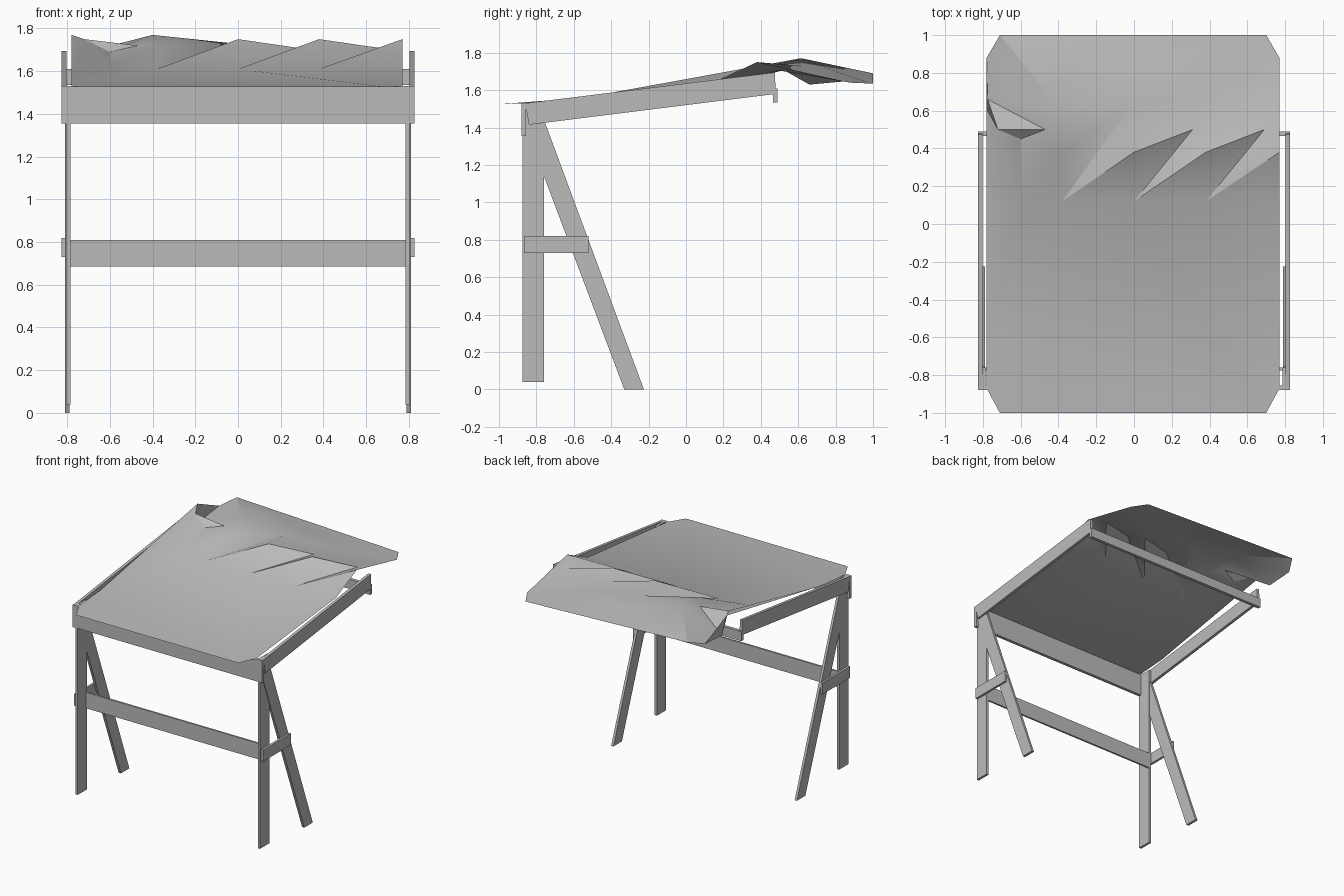
import bpy
import bmesh
from mathutils import Vector
from mathutils.geometry import delaunay_2d_cdt

cube = bpy.data.objects.get("Cube")
if cube:
    bpy.data.objects.remove(cube, do_unlink=True)

grey = bpy.data.materials.new("plain_grey")
grey.use_nodes = True
colour = (0.5, 0.5, 0.5, 1)
grey.diffuse_color = colour
grey.node_tree.nodes["Principled BSDF"].inputs["Base Color"].default_value = colour


def finish(name, bm):
    """Turn a bmesh into a grey object."""
    mesh = bpy.data.meshes.new(name)
    bm.to_mesh(mesh)
    bm.free()
    mesh.materials.append(grey)
    obj = bpy.data.objects.new(name, mesh)
    bpy.context.collection.objects.link(obj)
    return obj


def board(name, profile, x0, x1):
    """Extrude a side profile of (y, z) points from x0 to x1."""
    bm = bmesh.new()
    face = bm.faces.new([bm.verts.new((x0, y, z)) for y, z in profile])
    extruded = bmesh.ops.extrude_face_region(bm, geom=[face])
    moved = [v for v in extruded["geom"] if isinstance(v, bmesh.types.BMVert)]
    bmesh.ops.translate(bm, verts=moved, vec=(x1 - x0, 0, 0))
    bmesh.ops.recalc_face_normals(bm, faces=bm.faces)
    return finish(name, bm)


def rect(y0, y1, z0, z1):
    return [(y0, z0), (y1, z0), (y1, z1), (y0, z1)]


def pair(name, profile, inner, outer):
    """Matching boards on both sides."""
    for side, s in (("left", 1), ("right", -1)):
        board(f"{side}_{name}", profile, s * inner, s * outer)


# Legs, braces and sloping side rails
pair("front_leg", rect(-.875, -.76, .04, 1.53), .785, .805)
pair("slanted_leg", [(-.33, 0), (-.225, 0), (-.755, 1.43), (-.865, 1.42)], .79, .81)
pair("leg_brace", rect(-.865, -.52, .73, .82), .808, .826)
pair("side_rail", [(-.84, 1.415), (.48, 1.58), (.475, 1.695), (-.86, 1.53)], .803, .826)

# Cross rails
board("front_rail", rect(-.88, -.855, 1.355, 1.53), -.826, .826)
board("back_rail", rect(.465, .49, 1.535, 1.61), -.826, .826)
board("low_stretcher", rect(-.775, -.76, .685, .81), -.79, .785)

# Cloth outline and loose folds
points = [
    (-.71, -1, 1.525), (.7, -1, 1.525), (.77, -.87, 1.53), (-.78, -.87, 1.53),
    (-.78, -.6, 1.55), (-.6, .1, 1.615), (-.78, .61, 1.77),
    (-.72, .5, 1.75), (-.6, .45, 1.69), (-.47, .5, 1.72), (-.4, .62, 1.77),
    (-.775, .66, 1.63), (-.78, .88, 1.65), (-.71, 1, 1.69),
    (.77, .12, 1.63), (.77, .88, 1.64), (.7, 1, 1.635),
    (-.3, .95, 1.68), (.4, .92, 1.66), (0, .8, 1.7), (.4, .7, 1.68),
]
edges = []

# Repeating diagonal pleats
apex = {}
for x in (-.38, 0, .38, .77):
    apex[x] = len(points)
    points.append((x, .38, 1.72 if x < 0 else 1.75))
for x, following in ((-.38, 0), (0, .38), (.38, .77)):
    base = len(points)
    points.append((x, .12, 1.61))
    points.append((x + .36, .62, 1.73) if x < 0 else (x + .31, .5, 1.705))
    edges += [(base, apex[x]), (base, apex[following]),
              (base, base + 1), (apex[x], base + 1)]

flat = [Vector(p[:2]) for p in points]
verts, _, faces, origins, _, _ = delaunay_2d_cdt(flat, edges, [], 0, 1e-5)
bm = bmesh.new()
made = [bm.verts.new((v.x, v.y, points[o[0]][2])) for v, o in zip(verts, origins)]
for f in faces:
    bm.faces.new([made[i] for i in f])
cloth = finish("draped_cloth", bm)
bpy.ops.object.select_all(action="DESELECT")
cloth.select_set(True)
bpy.context.view_layer.objects.active = cloth
bpy.ops.object.shade_smooth_by_angle(angle=.5)
